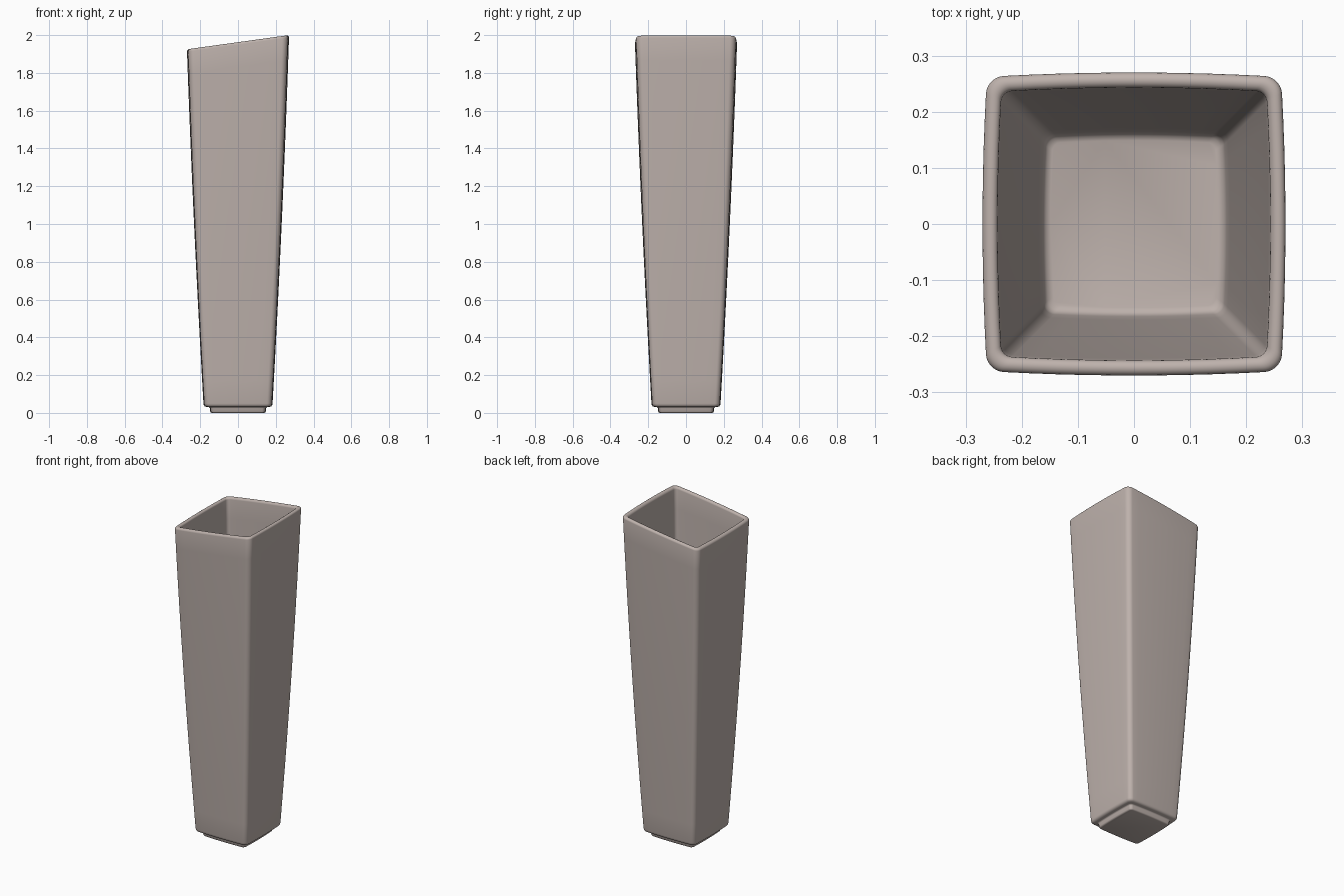
import bpy, bmesh, math

if "Cube" in bpy.data.objects:
    bpy.data.objects.remove(bpy.data.objects["Cube"])

BOW = 0.03  # slight outward bulge of each side


def ring(h, r):
    """Rounded square of half width h, corner radius r, gently bowed sides."""
    b = h / (1 + BOW)
    pts = []
    for q in range(4):
        a0 = q * math.pi / 2
        cx, cy = (b - r) * (1, -1, -1, 1)[q], (b - r) * (1, 1, -1, -1)[q]
        for i in range(9):
            a = a0 + i / 8 * math.pi / 2
            pts.append((cx + r * math.cos(a), cy + r * math.sin(a)))
        # points along the following side
        ex, ey = pts[-1]
        dx, dy = [(-1, 0), (0, -1), (1, 0), (0, 1)][q]
        for i in range(1, 10):
            t = 2 * (b - r) * i / 10
            pts.append((ex + dx * t, ey + dy * t))
    return [(x * (1 + BOW * (1 - (y / b) ** 2)),
             y * (1 + BOW * (1 - (x / b) ** 2))) for x, y in pts]


def wall(t):
    """Outer half width at height fraction t, slightly bowed taper."""
    return 0.183 + 0.087 * t + 0.022 * t * (1 - t)


def tilt(x, z):
    """Slanted rim: heights lean towards +x, fading to nothing at the base."""
    w = max(0.0, (z - 0.12) / 1.88)
    return z - w * 0.075 * (0.27 - x) / 0.54


# profile: (half width, corner radius, height), foot -> outside -> rim -> inside
prof = [(0.138, 0.012, 0.0), (0.144, 0.014, 0.002), (0.147, 0.016, 0.007),
        (0.149, 0.016, 0.024), (0.151, 0.017, 0.029), (0.156, 0.018, 0.031),
        (0.168, 0.020, 0.032), (0.176, 0.022, 0.035), (0.181, 0.024, 0.041),
        (0.183, 0.025, 0.05)]
for i in range(1, 17):
    t = i / 16
    prof.append((wall(t), 0.025 + 0.005 * t, 0.05 + 1.937 * t))
for i in range(1, 8):  # rounded lip
    a = math.pi * i / 8
    prof.append((0.2565 + 0.0135 * math.cos(a), 0.024 + 0.006 * math.cos(a),
                 1.987 + 0.013 * math.sin(a)))
for i in range(16, -1, -1):
    t = i / 16
    prof.append((wall(t) - 0.018 - 0.009 * t, 0.018, 0.09 + 1.897 * t))
prof += [(0.162, 0.017, 0.08), (0.157, 0.016, 0.073), (0.149, 0.014, 0.07)]

bm = bmesh.new()
loops = [[bm.verts.new((x, y, tilt(x, z))) for x, y in ring(h, r)] for h, r, z in prof]
n = len(loops[0])
for a, b in zip(loops, loops[1:]):
    for i in range(n):
        j = (i + 1) % n
        bm.faces.new((a[i], a[j], b[j], b[i]))
bm.faces.new(loops[0][::-1])  # underside
bm.faces.new(loops[-1])       # inner floor
bmesh.ops.recalc_face_normals(bm, faces=bm.faces)
mesh = bpy.data.meshes.new("square_vase")
bm.to_mesh(mesh)
bm.free()

vase = bpy.data.objects.new("square_vase", mesh)
bpy.context.collection.objects.link(vase)
mat = bpy.data.materials.new("warm_grey_ceramic")
mat.diffuse_color = (0.51, 0.44, 0.41, 1)
mat.use_nodes = True
mat.node_tree.nodes["Principled BSDF"].inputs["Base Color"].default_value = mat.diffuse_color
mesh.materials.append(mat)

bpy.context.view_layer.objects.active = vase
vase.select_set(True)
bpy.ops.object.shade_smooth_by_angle(angle=math.radians(50))
